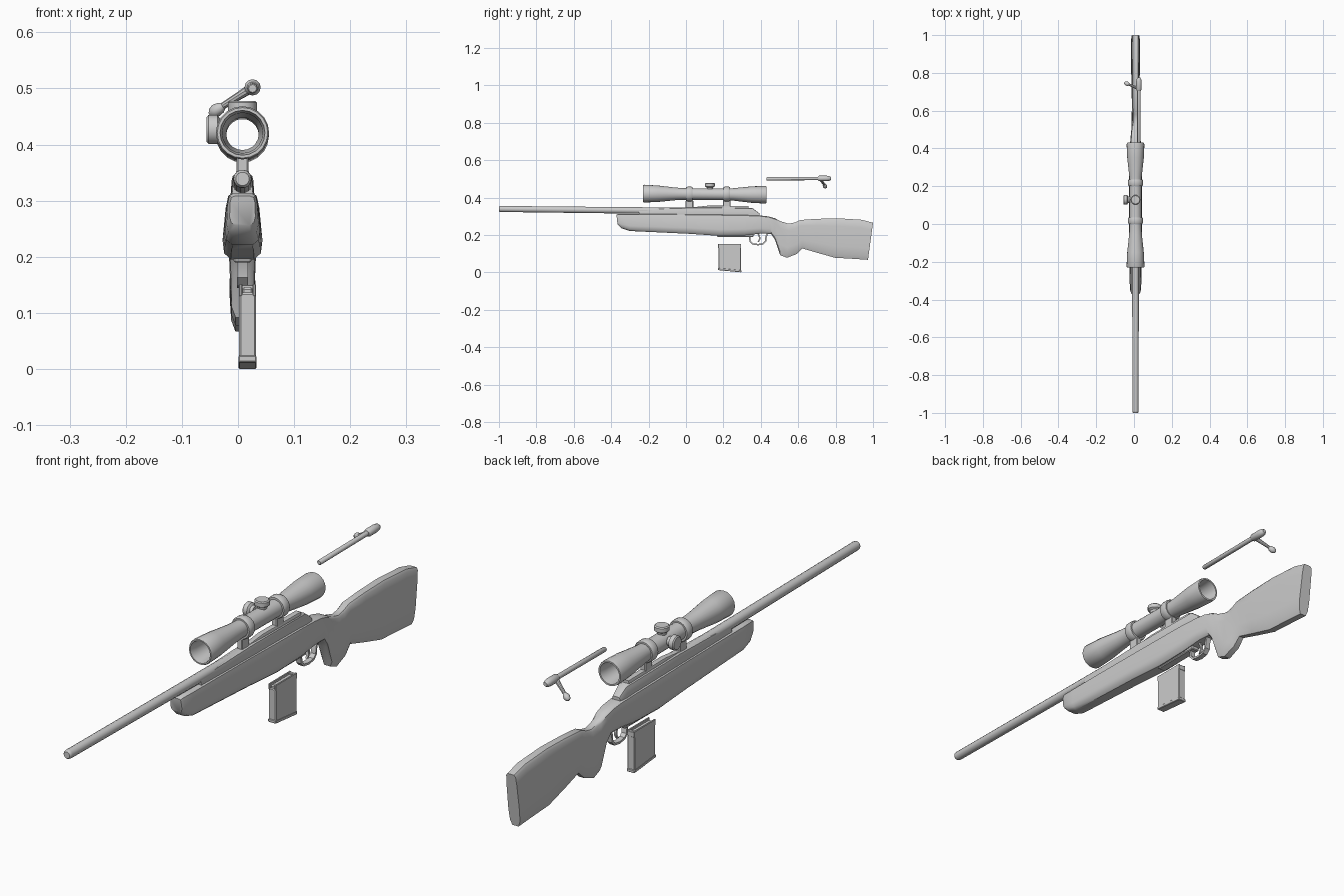
import bpy, bmesh, math
from mathutils import Vector

CX = 0.008  # centre plane of the rifle


def finish(name, bm, angle=35):
    bmesh.ops.recalc_face_normals(bm, faces=bm.faces)
    me = bpy.data.meshes.new(name)
    bm.to_mesh(me)
    bm.free()
    me.shade_smooth()
    me.set_sharp_from_angle(angle=math.radians(angle))
    ob = bpy.data.objects.new(name, me)
    bpy.context.collection.objects.link(ob)
    return ob


def skin(name, rings, closed=False, angle=35):
    """Bridge equal rings of points; cap the ends unless closed into a loop."""
    bm = bmesh.new()
    vs = [[bm.verts.new(p) for p in r] for r in rings]
    n = len(vs[0])
    for i in range(len(vs) if closed else len(vs) - 1):
        a, b = vs[i], vs[(i + 1) % len(vs)]
        for j in range(n):
            bm.faces.new((a[j], a[(j + 1) % n], b[(j + 1) % n], b[j]))
    if not closed:
        bm.faces.new(vs[0])
        bm.faces.new(vs[-1])
    return finish(name, bm, angle)


def lathe(name, a, b, profile, n=16, closed=False, angle=35):
    """Turned part from a to b; profile = (fraction along axis, radius)."""
    a, b = Vector(a), Vector(b)
    q = (b - a).to_track_quat('Z', 'Y')
    rings = []
    for t, r in profile:
        c = a.lerp(b, t)
        rings.append([c + q @ Vector((r * math.cos(k * math.tau / n), r * math.sin(k * math.tau / n), 0))
                      for k in range(n)])
    return skin(name, rings, closed, angle)


SECTION = [(0.6, 1), (0.86, 0.96), (0.95, 0.8), (1, 0.3), (0.88, 0.1), (0.55, 0)]


def loft(name, stations, angle=40):
    """Rounded body along y; station = y top, z top, y bottom, z bottom, half width top, bottom."""
    rings = []
    for yt, zt, yb, zb, wt, wb in stations:
        half = [((wb + (wt - wb) * f) * w, yb + (yt - yb) * f, zb + (zt - zb) * f) for w, f in SECTION]
        rings.append([(CX + x, y, z) for x, y, z in half] + [(CX - x, y, z) for x, y, z in reversed(half)])
    return skin(name, rings, angle=angle)


def box(name, x, y, z, bevel=0.003):
    bm = bmesh.new()
    bmesh.ops.create_cube(bm, size=1)
    for v in bm.verts:
        v.co = [lo + (hi - lo) * (c + 0.5) for c, (lo, hi) in zip(v.co, (x, y, z))]
    bmesh.ops.bevel(bm, geom=bm.edges[:], offset=bevel, segments=1, affect='EDGES')
    return finish(name, bm, 30)


# Stock: forend, wrist, pistol grip and butt
loft("stock", [
    (-0.372, 0.308, -0.366, 0.256, 0.023, 0.023),
    (-0.362, 0.313, -0.345, 0.236, 0.027, 0.029),
    (-0.310, 0.313, -0.300, 0.221, 0.028, 0.033),
    (-0.150, 0.313, -0.150, 0.214, 0.029, 0.035),
    (0.020, 0.312, 0.020, 0.206, 0.029, 0.037),
    (0.180, 0.310, 0.180, 0.195, 0.030, 0.038),
    (0.315, 0.308, 0.315, 0.198, 0.030, 0.036),
    (0.396, 0.304, 0.400, 0.207, 0.028, 0.031),
    (0.440, 0.299, 0.455, 0.206, 0.027, 0.027),
    (0.476, 0.289, 0.476, 0.174, 0.025, 0.024),
    (0.505, 0.273, 0.503, 0.092, 0.021, 0.022),
    (0.550, 0.260, 0.540, 0.078, 0.019, 0.023),
    (0.580, 0.266, 0.592, 0.098, 0.019, 0.021),
    (0.612, 0.280, 0.622, 0.128, 0.020, 0.018),
    (0.700, 0.286, 0.700, 0.105, 0.021, 0.021),
    (0.810, 0.289, 0.797, 0.078, 0.022, 0.023),
    (0.940, 0.281, 0.900, 0.072, 0.023, 0.023),
    (1.000, 0.265, 0.973, 0.067, 0.022, 0.023),
])

# Barrel with rounded muzzle
lathe("barrel", (CX, -1, 0.339), (CX, 0.1, 0.327),
      [(0, 0.012), (0.004, 0.0155), (0.01, 0.0165), (0.6, 0.0175), (1, 0.019)], 14)

# Receiver, its flat bed and top rail
loft("receiver", [
    (-0.250, 0.334, -0.250, 0.300, 0.018, 0.019),
    (-0.150, 0.341, -0.150, 0.295, 0.019, 0.021),
    (0.050, 0.347, 0.050, 0.290, 0.020, 0.022),
    (0.355, 0.344, 0.355, 0.290, 0.019, 0.022),
    (0.392, 0.316, 0.392, 0.290, 0.015, 0.020)])
loft("top_rail", [
    (0.010, 0.345, 0.010, 0.332, 0.010, 0.012),
    (0.120, 0.357, 0.120, 0.335, 0.011, 0.014),
    (0.335, 0.355, 0.335, 0.332, 0.011, 0.014)])

# Scope: open see-through tube
S0, S1 = (CX, -0.23, 0.421), (CX, 0.43, 0.415)
lathe("scope_tube", S0, S1, [
    (0, 0.040), (0, 0.045), (0.008, 0.0475), (0.12, 0.044), (0.26, 0.034), (0.33, 0.031), (0.66, 0.031),
    (0.73, 0.033), (0.88, 0.044), (0.985, 0.047), (1, 0.045), (1, 0.039), (0.96, 0.036),
    (0.75, 0.029), (0.3, 0.029), (0.04, 0.036)], 20, closed=True)

# Scope rings and mount posts
for tag, y in (("front", 0.018), ("rear", 0.218)):
    lathe(f"scope_ring_{tag}", (CX, y - 0.017, 0.418), (CX, y + 0.017, 0.418),
          [(0, 0.030), (0, 0.037), (0.2, 0.040), (0.8, 0.040), (1, 0.037), (1, 0.030)], 20, closed=True)
    box(f"scope_post_{tag}", (CX - 0.011, CX + 0.011), (y - 0.021, y + 0.021), (0.338, 0.384))

# Adjustment turrets
TURRET = [(0, 0.016), (0.3, 0.018), (0.45, 0.026), (0.9, 0.026), (1, 0.022)]
lathe("top_turret", (CX, 0.128, 0.445), (CX, 0.128, 0.478), TURRET, 16)
lathe("side_turret", (CX - 0.029, 0.128, 0.427), (-0.056, 0.128, 0.427), TURRET, 16)

# Detached bolt: rod, shroud, handle and knob
BX, BZ = 0.026, 0.502
lathe("bolt_rod", (BX, 0.43, 0.500), (BX, 0.72, BZ), [(0, 0.007), (0.01, 0.009), (1, 0.009)], 12)
lathe("bolt_shroud", (BX, 0.705, BZ), (BX, 0.775, BZ),
      [(0, 0.010), (0.1, 0.0145), (0.7, 0.0145), (0.9, 0.012), (1, 0.007)], 12)
lathe("bolt_handle", (BX, 0.716, BZ), (-0.030, 0.740, 0.467), [(0, 0.009), (0.5, 0.007), (1, 0.006)], 10)
lathe("bolt_knob", (-0.026, 0.738, 0.469), (-0.050, 0.748, 0.454),
      [(0, 0.006), (0.2, 0.010), (0.55, 0.012), (0.85, 0.009), (1, 0.004)], 10)

# Trigger guard strip swept along a rounded U, with trigger and floor plate
path = [(0.330, 0.208), (0.340, 0.190), (0.343, 0.165), (0.356, 0.152), (0.385, 0.148),
        (0.412, 0.152), (0.426, 0.166), (0.428, 0.190), (0.436, 0.210)]
rings = []
for i, (y, z) in enumerate(path):
    p, q = path[max(i - 1, 0)], path[min(i + 1, len(path) - 1)]
    d = Vector((q[0] - p[0], q[1] - p[1])).normalized() * 0.004
    rings.append([(CX + sx * 0.010, y - s * d.y, z + s * d.x) for sx, s in ((-1, -1), (1, -1), (1, 1), (-1, 1))])
skin("trigger_guard", rings)
skin("trigger", [[(CX + sx * 0.004, y + s * 0.004, z) for sx, s in ((-1, -1), (1, -1), (1, 1), (-1, 1))]
                 for y, z in ((0.385, 0.21), (0.393, 0.19), (0.394, 0.178), (0.386, 0.163))])
box("floor_plate", (CX - 0.016, CX + 0.016), (0.165, 0.36), (0.190, 0.21))

# Detached magazine: body with slanted base, base lip and feed lips
MX0, MX1 = 0.002, 0.032
body = box("magazine_body", (MX0, MX1), (0.173, 0.294), (0.004, 0.136))
base = box("magazine_base", (MX0 - 0.001, MX1 + 0.001), (0.171, 0.296), (0, 0.012), 0.002)
for ob in (body, base):
    for v in ob.data.vertices:
        if v.co.z < 0.05:
            v.co.z += 0.012 * (0.296 - v.co.y) / 0.125
for tag, x in (("left", MX0), ("right", MX1 - 0.006)):
    box(f"magazine_lip_{tag}", (x, x + 0.006), (0.172, 0.295), (0.13, 0.152), 0.0015)
box("magazine_back_wall", (MX0, MX1), (0.283, 0.295), (0.13, 0.150), 0.0015)
box("magazine_follower", (MX0 + 0.005, MX1 - 0.005), (0.178, 0.285), (0.13, 0.146), 0.004)
